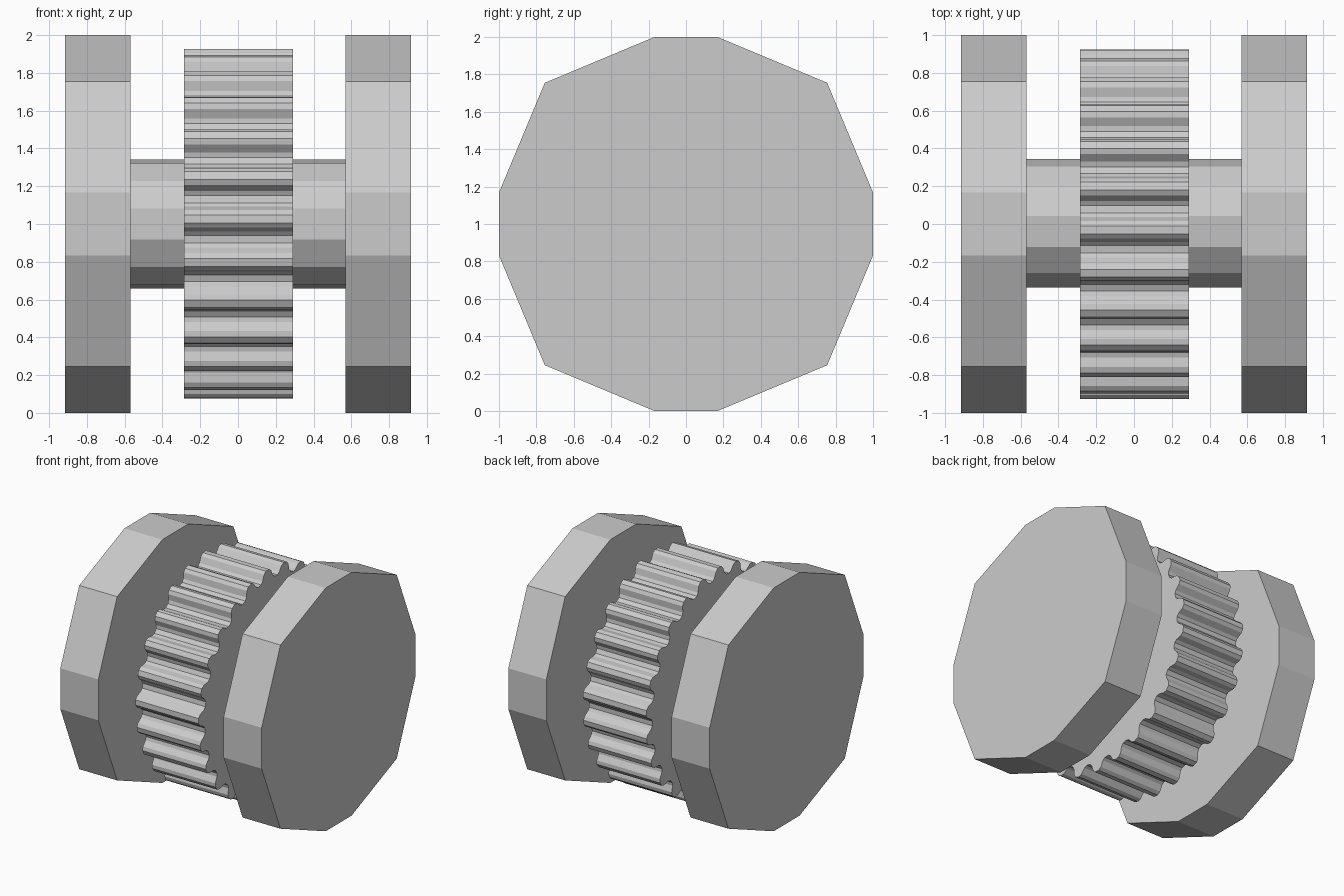
import bpy, bmesh
from math import sin, cos, radians, tau

if "Cube" in bpy.data.objects:
    bpy.data.objects.remove(bpy.data.objects["Cube"])

CENTRE_Z = 1.0


def extrude_x(name, profile, x0, x1):
    """Solid prism from a (y, z) outline, extruded along x about the axle line."""
    bm = bmesh.new()
    face = bm.faces.new([bm.verts.new((x0, y, z + CENTRE_Z)) for y, z in profile])
    out = bmesh.ops.extrude_face_region(bm, geom=[face], use_keep_orig=True)
    moved = [g for g in out["geom"] if isinstance(g, bmesh.types.BMVert)]
    bmesh.ops.translate(bm, verts=moved, vec=(x1 - x0, 0, 0))
    bmesh.ops.recalc_face_normals(bm, faces=bm.faces)
    mesh = bpy.data.meshes.new(name)
    bm.to_mesh(mesh)
    bm.free()
    obj = bpy.data.objects.new(name, mesh)
    bpy.context.collection.objects.link(obj)
    return obj


def polar(r, angle):
    return r * cos(angle), r * sin(angle)


# Twelve-sided end discs: one quarter of the outline turned four times
quarter = [(1.0, -0.168), (1.0, 0.168), (0.755, 0.755)]
disc = []
for _ in range(4):
    disc += quarter
    quarter = [(-z, y) for y, z in quarter]
extrude_x("left_disc", disc, -0.915, -0.57)
extrude_x("right_disc", disc, 0.57, 0.915)

# Thirteen-sided axle
extrude_x("axle", [polar(0.345, tau * i / 13) for i in range(13)], -0.57, 0.57)

# Central gear with 25 rounded teeth
TEETH = 25
tooth = [(-5.9, 0.845), (-4.4, 0.862), (-2.9, 0.908), (-1.3, 0.927),
         (1.3, 0.927), (2.9, 0.908), (4.4, 0.862), (5.9, 0.845)]
gear = [polar(r, radians(5.5 + a) + tau * i / TEETH)
        for i in range(TEETH) for a, r in tooth]
extrude_x("gear", gear, -0.285, 0.29)
